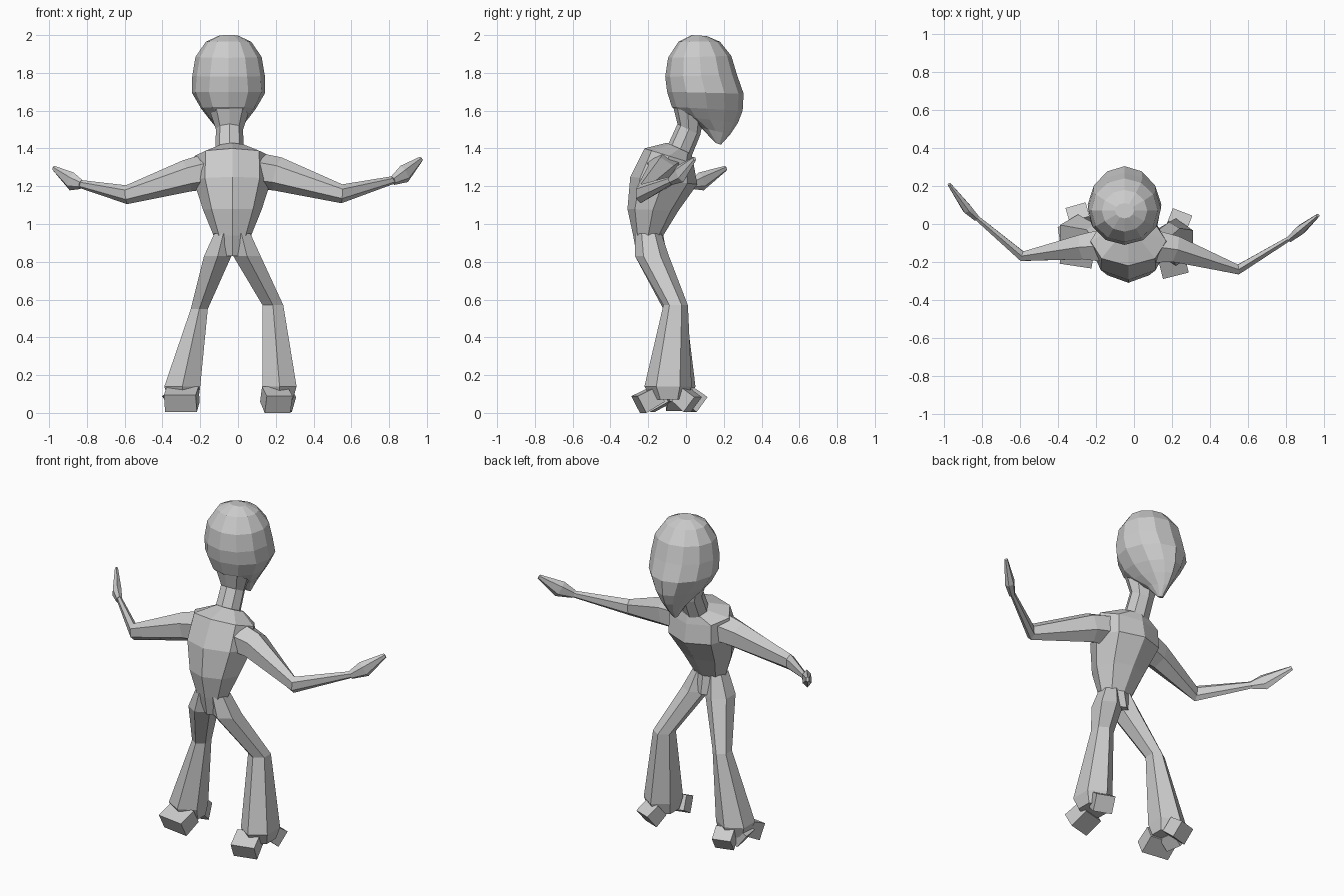
import bpy, bmesh
from math import sin, cos, pi
from mathutils import Vector


def loft(name, rings):
    """Skin a list of equal-length point rings and cap both ends."""
    bm = bmesh.new()
    rows = [[bm.verts.new(p) for p in r] for r in rings]
    n = len(rows[0])
    for a, b in zip(rows, rows[1:]):
        for i in range(n):
            j = (i + 1) % n
            bm.faces.new((a[i], a[j], b[j], b[i]))
    bm.faces.new(rows[0])
    bm.faces.new(rows[-1])
    bmesh.ops.recalc_face_normals(bm, faces=bm.faces)
    me = bpy.data.meshes.new(name)
    bm.to_mesh(me)
    bm.free()
    ob = bpy.data.objects.new(name, me)
    bpy.context.collection.objects.link(ob)
    return ob


def body(name, cx, profile, n):
    """Rings from (back y, z), (face y, z), half width, pinch of the face side."""
    rings = []
    for (y0, z0), (y1, z1), hw, pinch in profile:
        ring = []
        for i in range(n):
            a = 2 * pi * i / n
            t = (1 - cos(a)) / 2
            x = cx + hw * sin(a) * (1 - pinch * t)
            ring.append((x, y0 + (y1 - y0) * t, z0 + (z1 - z0) * t))
        rings.append(ring)
    return loft(name, rings)


def limb(name, path, n, turn=0.0):
    """Tube square to its path; each point is (position, half width, half height)."""
    pts = [Vector(p[0]) for p in path]
    rings = []
    for k, (_, w, h) in enumerate(path):
        d = (pts[min(k + 1, len(pts) - 1)] - pts[max(k - 1, 0)]).normalized()
        side = d.cross(Vector((0, 0, 1))).normalized()
        up = side.cross(d)
        rings.append([pts[k] + side * w * cos(turn + 2 * pi * i / n)
                      + up * h * sin(turn + 2 * pi * i / n) for i in range(n)])
    return loft(name, rings)


def leg(name, levels, n=6):
    """Level rings from z, x range, y range."""
    rings = []
    for z, x0, x1, y0, y1 in levels:
        ring = []
        for i in range(n):
            a = 2 * pi * (i + 0.5) / n
            ring.append(((x0 + x1) / 2 + (x1 - x0) / 2 * cos(a) / cos(pi / n),
                         (y0 + y1) / 2 + (y1 - y0) / 2 * sin(a), z))
        rings.append(ring)
    return loft(name, rings)


# Head: rounded skull narrowing to a pointed chin on the +y side
body("head", -0.05, [
    ((0.03, 2.00), (0.11, 1.995), 0.05, 0),
    ((-0.04, 1.965), (0.18, 1.965), 0.12, 0),
    ((-0.095, 1.88), (0.24, 1.89), 0.175, 0),
    ((-0.11, 1.78), (0.27, 1.79), 0.197, 0.05),
    ((-0.10, 1.70), (0.305, 1.69), 0.21, 0.15),
    ((-0.075, 1.62), (0.30, 1.60), 0.17, 0.3),
    ((-0.02, 1.57), (0.275, 1.535), 0.125, 0.4),
    ((0.08, 1.51), (0.235, 1.475), 0.065, 0.4),
    ((0.155, 1.43), (0.185, 1.42), 0.015, 0)], 12)

# Neck leaning towards the face
body("neck", -0.045, [
    ((-0.07, 1.63), (0.09, 1.54), 0.10, 0),
    ((-0.045, 1.53), (0.075, 1.47), 0.072, 0),
    ((-0.10, 1.41), (0.03, 1.36), 0.075, 0)], 8)

# Torso with a hunched back
body("torso", -0.03, [
    ((-0.10, 1.43), (0.03, 1.37), 0.085, 0),
    ((-0.22, 1.40), (0.04, 1.32), 0.20, 0),
    ((-0.295, 1.25), (0.06, 1.21), 0.205, 0),
    ((-0.31, 1.08), (-0.04, 1.07), 0.155, 0),
    ((-0.28, 0.94), (-0.12, 0.94), 0.10, 0),
    ((-0.26, 0.83), (-0.10, 0.83), 0.05, 0)], 8)

# Arms and flat pointed hands
limb("left_arm", [((-0.10, -0.11, 1.29), 0.11, 0.10),
                  ((-0.27, -0.12, 1.255), 0.075, 0.085),
                  ((-0.59, -0.17, 1.155), 0.03, 0.05),
                  ((-0.85, 0.05, 1.215), 0.014, 0.02)], 6, pi / 6)
limb("right_arm", [((0.04, -0.11, 1.29), 0.11, 0.10),
                   ((0.21, -0.13, 1.265), 0.08, 0.09),
                   ((0.55, -0.24, 1.16), 0.03, 0.05),
                   ((0.83, -0.07, 1.235), 0.014, 0.02)], 6, pi / 6)
limb("left_hand", [((-0.83, 0.03, 1.21), 0.018, 0.025),
                   ((-0.88, 0.08, 1.225), 0.028, 0.05),
                   ((-0.975, 0.21, 1.295), 0.010, 0.014)], 6, pi / 6)
limb("right_hand", [((0.82, -0.08, 1.23), 0.018, 0.025),
                    ((0.88, -0.03, 1.265), 0.028, 0.05),
                    ((0.97, 0.045, 1.345), 0.010, 0.014)], 6, pi / 6)

# Flared legs
leg("left_leg", [(0.95, -0.125, -0.03, -0.27, -0.13),
                 (0.83, -0.18, -0.035, -0.27, -0.09),
                 (0.55, -0.25, -0.16, -0.12, 0.00),
                 (0.14, -0.39, -0.20, -0.17, 0.05),
                 (0.07, -0.37, -0.21, -0.13, 0.02)])
leg("right_leg", [(0.95, -0.03, 0.065, -0.27, -0.13),
                  (0.83, -0.025, 0.12, -0.27, -0.09),
                  (0.57, 0.13, 0.24, -0.12, 0.01),
                  (0.14, 0.13, 0.31, -0.22, 0.03),
                  (0.07, 0.14, 0.29, -0.18, 0.00)])

# Blocky toes pointing down and out from each hem
TOES = {"left_back_toe": ((-0.29, -0.10, 0.11), (-0.305, -0.20, 0.06), 0.085),
        "left_face_toe": ((-0.28, 0.00, 0.11), (-0.30, 0.07, 0.055), 0.055),
        "left_outer_toe": ((-0.30, -0.05, 0.11), (-0.365, -0.06, 0.06), 0.05),
        "right_back_toe": ((0.19, -0.15, 0.11), (0.215, -0.25, 0.055), 0.07),
        "right_face_toe": ((0.22, -0.03, 0.11), (0.245, 0.035, 0.055), 0.055)}
for toe, (start, end, w) in TOES.items():
    r = 2 ** 0.5
    limb(toe, [(start, w * r, 0.045 * r), (end, w * r, 0.05 * r)], 4, pi / 4)

# Rest the lowest toe on the ground
low = min(v.co.z for o in bpy.data.objects for v in o.data.vertices)
for o in bpy.data.objects:
    if "toe" in o.name:
        for v in o.data.vertices:
            v.co.z -= low
